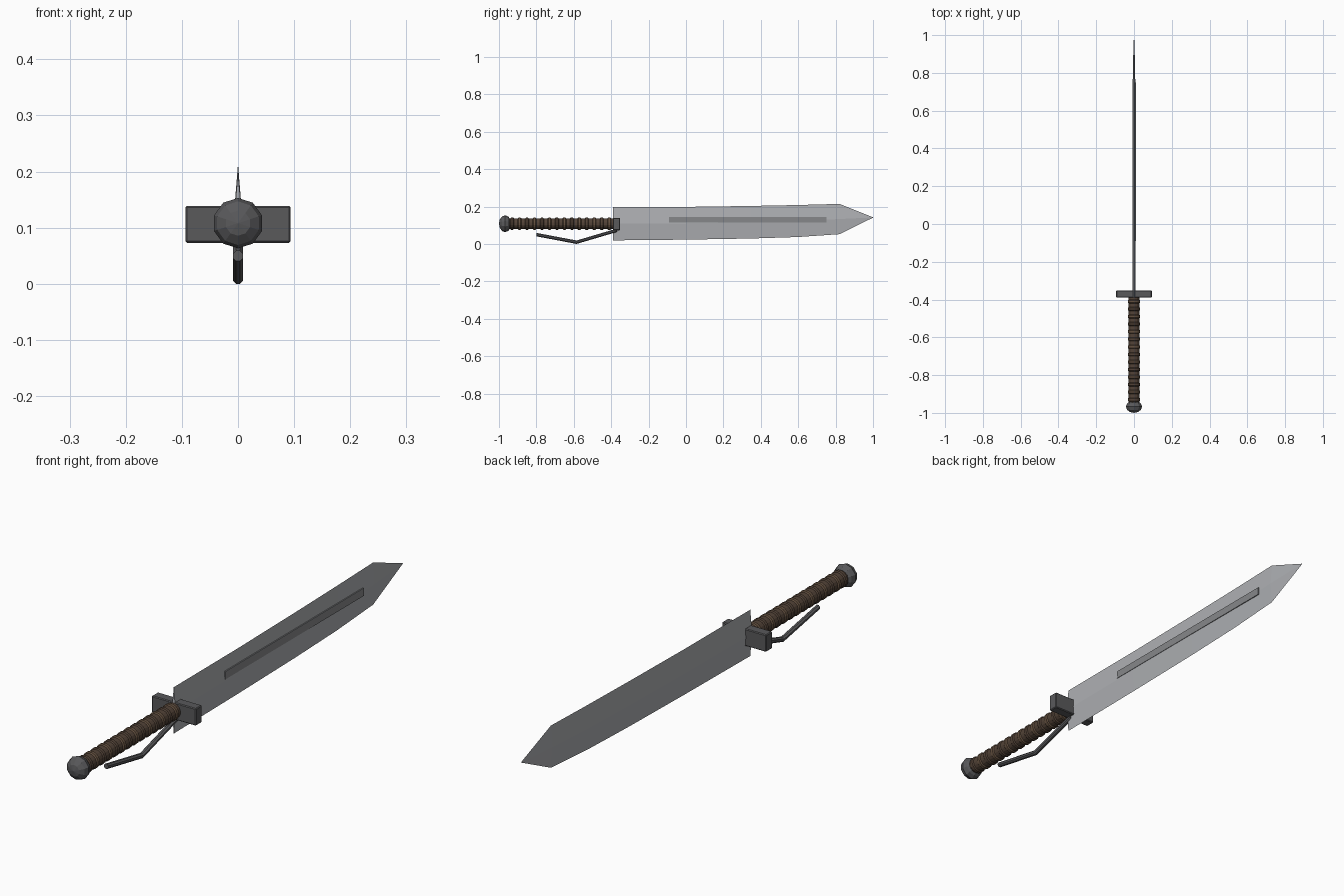
import bpy, bmesh, math
from mathutils import Vector

if "Cube" in bpy.data.objects:
    bpy.data.objects.remove(bpy.data.objects["Cube"])

AXIS_Z = 0.108  # height of the grip axis


def mat(name, col):
    m = bpy.data.materials.new(name)
    m.diffuse_color = (*col, 1)
    m.use_nodes = True
    m.node_tree.nodes["Principled BSDF"].inputs["Base Color"].default_value = m.diffuse_color
    return m


steel = mat("blade steel", (0.42, 0.43, 0.45))
groove = mat("groove steel", (0.24, 0.245, 0.255))
dark = mat("dark metal", (0.10, 0.10, 0.105))
leather = mat("brown leather", (0.085, 0.055, 0.038))
cord = mat("wrap cord", (0.125, 0.08, 0.05))


def add(name, bm, material):
    bmesh.ops.recalc_face_normals(bm, faces=bm.faces)
    me = bpy.data.meshes.new(name)
    bm.to_mesh(me)
    bm.free()
    ob = bpy.data.objects.new(name, me)
    bpy.context.collection.objects.link(ob)
    me.materials.append(material)
    return ob


def loft(name, rings, material):
    """Skin a list of equal-length rings and cap both ends."""
    bm = bmesh.new()
    rows = [[bm.verts.new(p) for p in r] for r in rings]
    n = len(rows[0])
    for a, b in zip(rows, rows[1:]):
        for i in range(n):
            j = (i + 1) % n
            bm.faces.new((a[i], a[j], b[j], b[i]))
    bm.faces.new(rows[0])
    bm.faces.new(rows[-1])
    bmesh.ops.remove_doubles(bm, verts=bm.verts, dist=0.00001)
    return add(name, bm, material)


def lathe(name, profile, sides, material):
    """Revolve (y, radius) pairs around the grip axis."""
    rings = []
    for y, r in profile:
        angles = [2 * math.pi * (i + 0.5) / sides for i in range(sides)]
        rings.append([(r * math.cos(t), y, AXIS_Z + r * math.sin(t)) for t in angles])
    return loft(name, rings, material)


def box(name, lo, hi, material, bevel=0):
    bm = bmesh.new()
    bmesh.ops.create_cube(bm, size=1)
    lo, hi = Vector(lo), Vector(hi)
    for v in bm.verts:
        v.co = Vector(((lo + hi) / 2)[k] + v.co[k] * (hi - lo)[k] for k in range(3))
    if bevel:
        bmesh.ops.bevel(bm, geom=bm.edges[:], offset=bevel, segments=1, affect='EDGES')
    return add(name, bm, material)


# blade: diamond sections (y, bottom z, top z, half thickness) ending in a point
sections = [(-0.39, 0.019, 0.197, 0.008), (0.0, 0.023, 0.198, 0.008),
            (0.35, 0.029, 0.203, 0.0075), (0.6, 0.037, 0.208, 0.007),
            (0.82, 0.052, 0.214, 0.0065), (1.0, 0.1405, 0.1425, 0.0005)]
loft("blade", [[(0, y, b), (t, y, (b + t2) / 2), (0, y, t2), (-t, y, (b + t2) / 2)]
               for y, b, t2, t in sections], steel)

# groove strip on the right side only
box("blade_groove", (0.002, -0.09, 0.115), (0.0095, 0.75, 0.145), groove)

# cross guard
box("guard", (-0.094, -0.39, 0.073), (0.094, -0.352, 0.139), dark, 0.003)

# grip with a row of cord rings
lathe("grip", [(-0.96, 0.029), (-0.385, 0.029)], 16, leather)
for i in range(14):
    y = -0.93 + i * 0.04
    lathe(f"grip_ring_{i + 1}", [(y - 0.011, 0.028), (y - 0.006, 0.033),
                                 (y + 0.006, 0.033), (y + 0.011, 0.028)],
          16, cord if i % 2 else leather)

# pommel: faceted flattened ball
lathe("pommel", [(-0.967 - 0.033 * math.cos(math.pi * k / 6),
                  max(0.045 * math.sin(math.pi * k / 6), 0.0005))
                 for k in range(7)], 10, dark)

# bent lever under the grip: octagonal tube along three points
path = [(-0.80, 0.053), (-0.585, 0.0125), (-0.37, 0.076)]
rings = []
for y, z in path:
    rings.append([(0.01 * math.cos(a), y, z + 0.01 * math.sin(a))
                  for a in (math.pi / 4 * (i + 0.5) for i in range(8))])
low = min(p[2] for r in rings for p in r)
rings = [[(x, y, z - low) for x, y, z in r] for r in rings]
loft("lever", rings, dark)
